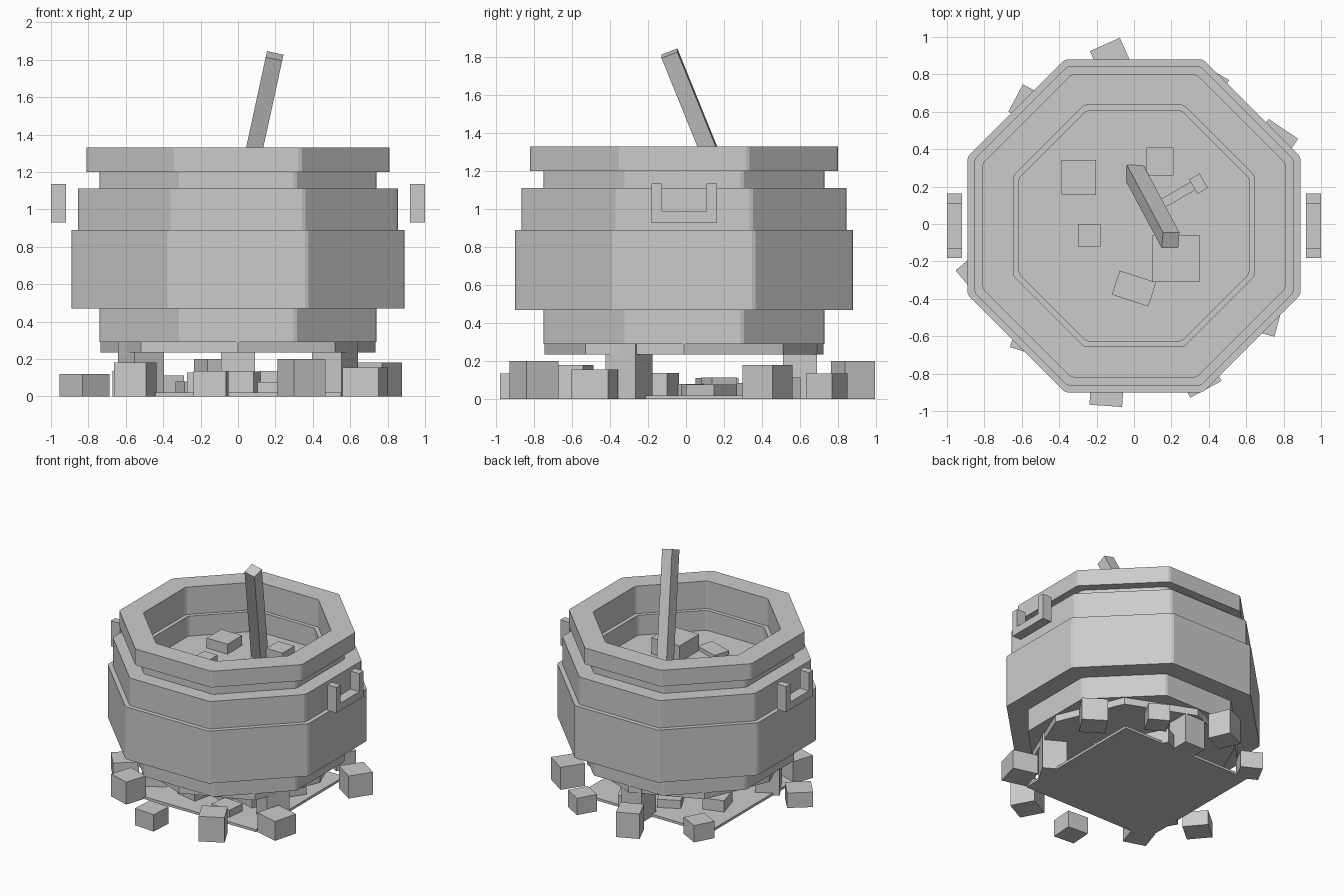
import bpy, bmesh, math, random
from mathutils import Vector

if "Cube" in bpy.data.objects:
    bpy.data.objects.remove(bpy.data.objects["Cube"])

random.seed(4)
grey = bpy.data.materials.new("stone_grey")
grey.diffuse_color = (0.6, 0.6, 0.6, 1)
grey.use_nodes = True
grey.node_tree.nodes["Principled BSDF"].inputs["Base Color"].default_value = grey.diffuse_color
CX, CY = 0.0, -0.01  # pot axis


def finish(name, bm):
    bmesh.ops.recalc_face_normals(bm, faces=bm.faces)
    mesh = bpy.data.meshes.new(name)
    bm.to_mesh(mesh)
    bm.free()
    mesh.materials.append(grey)
    obj = bpy.data.objects.new(name, mesh)
    bpy.context.collection.objects.link(obj)
    return obj


def box(name, x, y, z, sx, sy, sz, turn=0.0):
    """Box standing on height z, turned about its vertical axis (degrees)."""
    bm = bmesh.new()
    bmesh.ops.create_cube(bm, size=1)
    bmesh.ops.scale(bm, vec=(sx, sy, sz), verts=bm.verts)
    obj = finish(name, bm)
    obj.location = (x, y, z + sz / 2)
    obj.rotation_euler.z = math.radians(turn)
    return obj


def octagon(apothem, cut=0.01):
    """Octagon with flat front and slightly clipped corners."""
    r = apothem / math.cos(math.pi / 8)
    pts = []
    for i in range(8):
        a = math.pi / 8 + i * math.pi / 4
        corner = Vector((r * math.cos(a), r * math.sin(a)))
        side = Vector((-math.sin(a), math.cos(a)))
        inward = -corner.normalized() * math.tan(math.pi / 8)
        for s in (-1, 1):
            p = corner + cut * (side * s + inward)
            pts.append((p.x + CX, p.y + CY))
    return pts


def ring(name, outer, inner, z0, z1):
    """Hollow eight-sided band."""
    bm = bmesh.new()
    loops = [[bm.verts.new((x, y, z)) for x, y in octagon(a)]
             for a, z in ((outer, z0), (outer, z1), (inner, z1), (inner, z0))]
    n = len(loops[0])
    for k in range(4):
        a, b = loops[k], loops[(k + 1) % 4]
        for i in range(n):
            j = (i + 1) % n
            bm.faces.new((a[i], a[j], b[j], b[i]))
    return finish(name, bm)


def disc(name, radius, z0, z1, turn=0.0):
    """Solid eight-sided disc."""
    bm = bmesh.new()
    bmesh.ops.create_cone(bm, cap_ends=True, segments=8, radius1=radius,
                          radius2=radius, depth=z1 - z0)
    obj = finish(name, bm)
    obj.location = (CX, CY, (z0 + z1) / 2)
    obj.rotation_euler.z = math.radians(turn)
    return obj


# Pot: stacked bands, bottom plug and soup surface
ring("pot_lower_band", 0.74, 0.60, 0.29, 0.47)
ring("pot_belly", 0.89, 0.615, 0.47, 0.89)
ring("pot_shoulder", 0.855, 0.615, 0.89, 1.11)
ring("pot_neck", 0.74, 0.645, 1.11, 1.20)
ring("pot_rim", 0.81, 0.645, 1.20, 1.33)
disc("pot_bottom", 0.735, 0.235, 0.34)
disc("soup", 0.68, 0.90, 0.95, 22.5)

# U-shaped handles on both sides
for s, side in ((1, "right"), (-1, "left")):
    box(f"handle_bar_{side}", s * 0.96, -0.01, 0.93, 0.08, 0.345, 0.06)
    for y in (-0.155, 0.135):
        box(f"handle_post_{side}", s * 0.96, y, 0.985, 0.08, 0.055, 0.15)

# Leaning stirring stick
low, high = Vector((-0.005, 0.27, 0.93)), Vector((0.203, -0.083, 1.82))
axis = high - low
stick = box("stirring_stick", 0, 0, 0, 0.09, 0.09, axis.length)
stick.location = (low + high) / 2
stick.rotation_euler = (math.atan2(-axis.y, axis.z),
                        math.asin(axis.x / axis.length), 0)

# Chunks floating in the soup
for x, y, sx, sy, h, turn in ((-0.295, 0.25, 0.185, 0.185, 0.08, 0),
                              (0.14, 0.335, 0.145, 0.15, 0.08, 0),
                              (-0.24, -0.06, 0.12, 0.12, 0.06, 0),
                              (0.225, -0.185, 0.25, 0.25, 0.13, 0),
                              (0.0, -0.345, 0.205, 0.135, 0.03, -18)):
    box("soup_chunk", x, y, 0.94, sx, sy, h + 0.01, turn)
box("bone_shaft", 0.24, 0.16, 0.94, 0.22, 0.05, 0.03, 30)
box("bone_head", 0.345, 0.215, 0.94, 0.065, 0.09, 0.04, 30)

# Three legs
for a in (90, 210, 330):
    t = math.radians(a)
    box("leg", 0.6 * math.cos(t), 0.6 * math.sin(t), 0.0, 0.18, 0.18, 0.29, a)

# Hearth plate and scattered embers
box("hearth_plate", -0.025, 0.0, 0.0, 1.15, 1.12, 0.02)
for i in range(12):
    a = i * 2.4
    r = 0.12 + 0.034 * i
    s = random.uniform(0.11, 0.19)
    box("ember", r * math.cos(a), r * math.sin(a), 0.0, s, s * 1.15,
        random.uniform(0.07, 0.15), random.uniform(0, 90))

# Ring of hearth stones: x, y, size, height, turn
for x, y, s, h, turn in ((-0.82, -0.26, 0.19, 0.12, 40),
                         (-0.55, -0.60, 0.18, 0.18, -18),
                         (-0.145, -0.885, 0.175, 0.135, -4),
                         (0.34, -0.80, 0.19, 0.20, 28),
                         (0.68, -0.48, 0.20, 0.155, -15),
                         (0.745, 0.43, 0.19, 0.18, -34),
                         (0.40, 0.74, 0.16, 0.135, -30),
                         (-0.12, 0.88, 0.175, 0.20, 24),
                         (-0.56, 0.635, 0.165, 0.135, -28)):
    box("hearth_stone", x, y, 0.0, s, s, h, turn)
